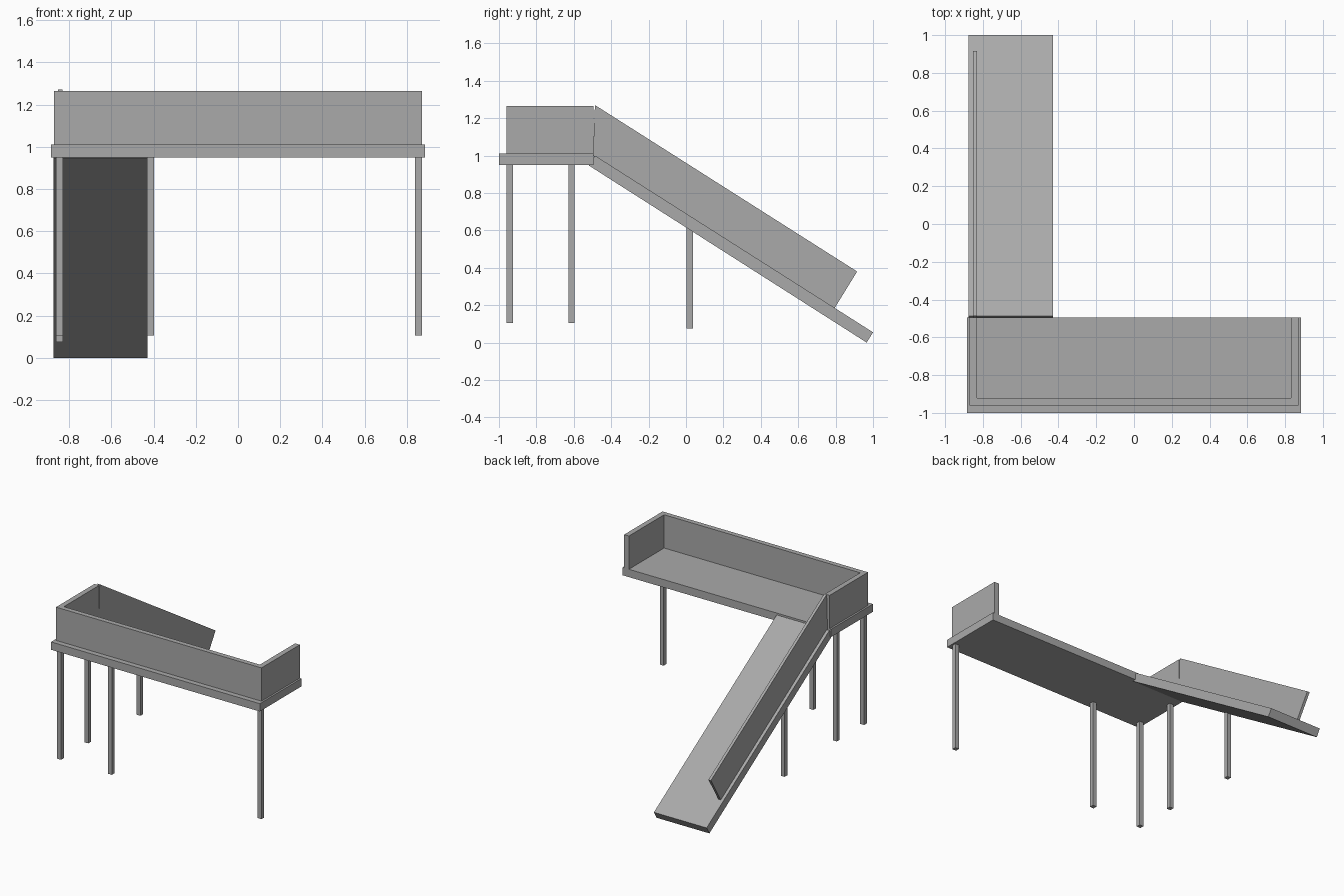
import bpy
import bmesh
from mathutils import Vector

default_cube = bpy.data.objects.get("Cube")
if default_cube:
    bpy.data.objects.remove(default_cube, do_unlink=True)

# Single flat grey
grey = bpy.data.materials.new("plain_grey")
grey.use_nodes = True
grey.diffuse_color = (0.40, 0.40, 0.40, 1)
grey.node_tree.nodes["Principled BSDF"].inputs["Base Color"].default_value = (0.40, 0.40, 0.40, 1)


def prism(name, outline, axis, low, high):
    """Extrude a flat outline along x (points are y, z) or z (points are x, y)."""
    bm = bmesh.new()
    if axis == "x":
        points, step = [(low, a, b) for a, b in outline], Vector((high - low, 0, 0))
    else:
        points, step = [(a, b, low) for a, b in outline], Vector((0, 0, high - low))
    face = bm.faces.new([bm.verts.new(p) for p in points])
    extruded = bmesh.ops.extrude_face_region(bm, geom=[face])["geom"]
    top = [v for v in extruded if isinstance(v, bmesh.types.BMVert)]
    bmesh.ops.translate(bm, verts=top, vec=step)
    bmesh.ops.recalc_face_normals(bm, faces=bm.faces)
    mesh = bpy.data.meshes.new(name)
    bm.to_mesh(mesh)
    bm.free()
    mesh.materials.append(grey)
    obj = bpy.data.objects.new(name, mesh)
    bpy.context.collection.objects.link(obj)
    return obj


def rectangle(x0, x1, y0, y1):
    return [(x0, y0), (x1, y0), (x1, y1), (x0, y1)]


# Raised deck
BACK = -0.495
FLOOR = 1.01
prism("platform_deck", rectangle(-0.885, 0.885, -1.0, BACK), "z", 0.95, FLOOR)

# U-shaped parapet, open towards the back
outer, inner = 0.871, 0.831
u_shape = [(-outer, BACK), (-outer, -0.96), (outer, -0.96), (outer, BACK),
           (inner, BACK), (inner, -0.922), (-inner, -0.922), (-inner, BACK)]
prism("platform_parapet", u_shape, "z", FLOOR, 1.265)

# Sloping ramp slab
ramp_side = [(-0.487, 1.0), (1.0, 0.055), (0.966, 0.0), (-0.52, 0.947)]
prism("ramp_slab", ramp_side, "x", -0.875, -0.428)

# Ramp side panel, cut square at its lower end
panel_side = [(-0.497, 1.0), (0.795, 0.185), (0.915, 0.38), (-0.487, 1.27)]
prism("ramp_side_panel", panel_side, "x", -0.852, -0.831)

# Square posts: name, centre x, centre y, bottom, top
HALF = 0.0165
posts = [("front_left_post", 0.854, -0.942, 0.105, 0.95),
         ("front_middle_post", -0.415, -0.942, 0.105, 0.95),
         ("front_right_post", -0.846, -0.942, 0.105, 0.95),
         ("back_right_post", -0.846, -0.612, 0.105, 0.95),
         ("ramp_post", -0.846, 0.02, 0.075, 0.62)]
for name, x, y, bottom, top in posts:
    prism(name, rectangle(x - HALF, x + HALF, y - HALF, y + HALF), "z", bottom, top)
